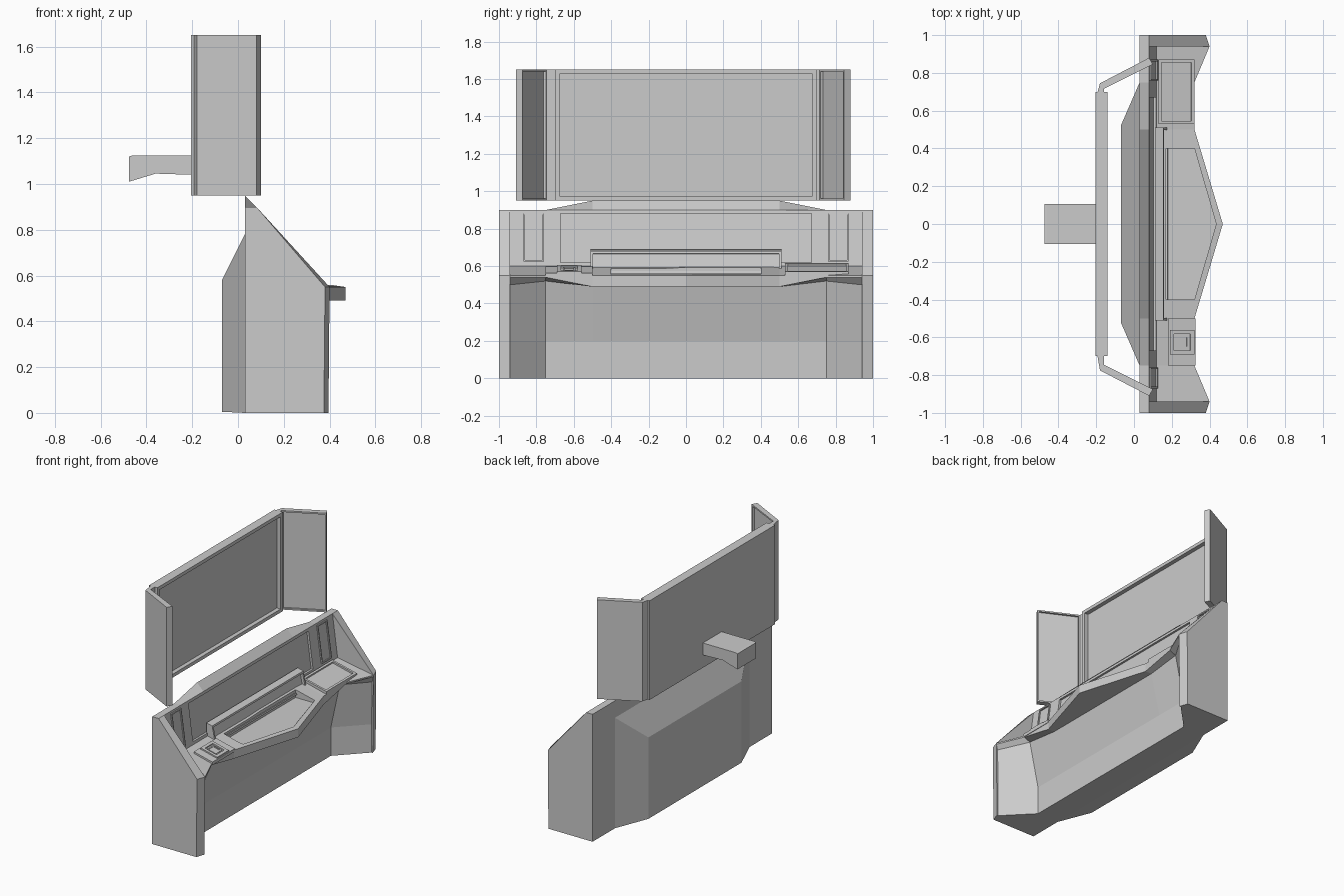
import bpy, bmesh
from mathutils import Vector

if "Cube" in bpy.data.objects:
    bpy.data.objects.remove(bpy.data.objects["Cube"])


def loft(name, sections):
    """Skin matching closed 3D sections and cap both ends."""
    bm = bmesh.new()
    rings = [[bm.verts.new(p) for p in s] for s in sections]
    n = len(rings[0])
    for a, b in zip(rings, rings[1:]):
        for i in range(n):
            j = (i + 1) % n
            bm.faces.new((a[i], a[j], b[j], b[i]))
    bm.faces.new(rings[0][::-1])
    bm.faces.new(rings[-1])
    bmesh.ops.remove_doubles(bm, verts=bm.verts, dist=1e-5)
    bmesh.ops.dissolve_degenerate(bm, edges=bm.edges, dist=1e-5)
    bmesh.ops.recalc_face_normals(bm, faces=bm.faces)
    me = bpy.data.meshes.new(name)
    bm.to_mesh(me)
    bm.free()
    ob = bpy.data.objects.new(name, me)
    bpy.context.collection.objects.link(ob)
    return ob


def prism_y(name, prof, y0, y1):
    return loft(name, [[(x, y, z) for x, z in prof] for y in (y0, y1)])


def prism_z(name, prof, z0, z1):
    return loft(name, [[(x, y, z) for x, y in prof] for z in (z0, z1)])


def inset(ob, direction, steps):
    """Inset the face that looks most along direction; steps are (width, depth)."""
    bm = bmesh.new()
    bm.from_mesh(ob.data)
    bm.normal_update()
    d = Vector(direction).normalized()
    f = max(bm.faces, key=lambda q: (round(q.normal.dot(d), 3), q.calc_area()))
    for width, depth in steps:
        bmesh.ops.inset_region(bm, faces=[f], thickness=width)
        n = f.normal.copy()
        if depth:
            r = bmesh.ops.extrude_discrete_faces(bm, faces=[f])
            f = r["faces"][0]
            bmesh.ops.translate(bm, vec=n * depth, verts=f.verts)
        bm.normal_update()
    bm.to_mesh(ob.data)
    bm.free()


def cut(ob, cutter):
    cutter.hide_render = True
    cutter.hide_set(True)
    m = ob.modifiers.new("cut", 'BOOLEAN')
    m.operation = 'DIFFERENCE'
    m.solver = 'EXACT'
    m.object = cutter


# Console body: cross-sections along its length
def section(y, k0, k1, zd, lip, ze, top):
    prof = [(.03, 0), (k0, 0), (k0, .2), (k1, zd), (lip, ze), (lip, .55),
            (.12, .6), (.08, .9), (.03, top)]
    return [(x, y, z) for x, z in prof]


half = [(.94, .385, .39, .5, .40, .54, .9),
        (.75, .2, .27, .52, .32, .54, .9),
        (.5, .2, .27, .49, .32, .49, .95)]
stations = [(-s[0],) + s[1:] for s in half]
stations += [(0, .2, .27, .49, .47, .49, .95)] + half[::-1]
body = loft("console_body", [section(*s) for s in stations])

# Recessed desk pocket and back wall panel
cut(body, prism_z("desk_pocket_cutter",
                  [(.17, -.4), (.32, -.4), (.435, 0), (.32, .4), (.17, .4)], .538, .66))
cut(body, prism_y("wall_panel_cutter",
                  [(.068, .88), (.2, .88), (.2, .62), (.102, .62)], -.67, .67))

# End panels and small wall frames on both sides
for side, s in (("left", -1), ("right", 1)):
    loft(side + "_end_panel", [
        [(.03, y * s, 0), (f - .005, y * s, 0), (f, y * s, .55), (.08, y * s, .9), (.03, y * s, .9)]
        for y, f in ((.94, .40), (1, .38))])
    frame = prism_y(side + "_wall_frame",
                    [(.09, .885), (.075, .885), (.11, .625), (.126, .625)], .76 * s, .87 * s)
    inset(frame, (1, 0, .1), [(.012, -.008)])

# Rear housing with sloping top
loft("rear_housing", [
    [(.03, -.75, 0), (-.07, -.52, .005), (-.07, .52, .005), (.03, .75, 0)],
    [(.03, -.75, .78), (-.07, -.52, .58), (-.07, .52, .58), (.03, .75, .78)]])

# Instrument bar behind the desk pocket
bar = prism_y("instrument_bar", [(.11, .58), (.11, .69), (.155, .68), (.18, .56)], -.51, .51)
inset(bar, (1, 0, .2), [(.018, -.02)])

# Raised tray on one side, stepped keypad on the other
tray = prism_y("side_tray", [(.13, .58), (.13, .615), (.32, .57), (.32, .54)], .53, .87)
inset(tray, (.2, 0, 1), [(.022, -.012)])
prism_y("keypad_plate", [(.18, .57), (.18, .597), (.325, .562), (.325, .54)], -.75, -.5)
pad = prism_y("keypad", [(.19, .58), (.19, .605), (.32, .572), (.32, .55)], -.69, -.56)
inset(pad, (.2, 0, 1), [(.03, -.012), (.015, .008), (.012, -.004)])

# Main screen
screen = prism_y("main_screen", [(-.205, .95), (-.14, .95), (-.14, 1.65), (-.205, 1.65)], -.7, .7)
inset(screen, (1, 0, 0), [(.014, 0), (.02, -.03)])

# Angled side screens with a short hinge strip
for side, s, off in (("left", -1, .03), ("right", 1, 0)):
    pts = [(-.18, .745), (.08, .88), (.10, .845), (-.16, .715)]
    wing = prism_z(side + "_screen", [(x, s * (y + off)) for x, y in pts], .95, 1.65)
    inset(wing, (.46, -s * .89, 0), [(.015, -.014)])
    prism_z(side + "_hinge", [(-.195, s * .69), (-.18, s * (.745 + off)),
                              (-.16, s * (.715 + off)), (-.16, s * .69)], .95, 1.65)

# Mounting arm behind the screen
prism_y("mount_arm", [(-.475, 1.01), (-.36, 1.045), (-.2, 1.04), (-.2, 1.125),
                      (-.46, 1.125), (-.475, 1.12)], -.105, .105)
